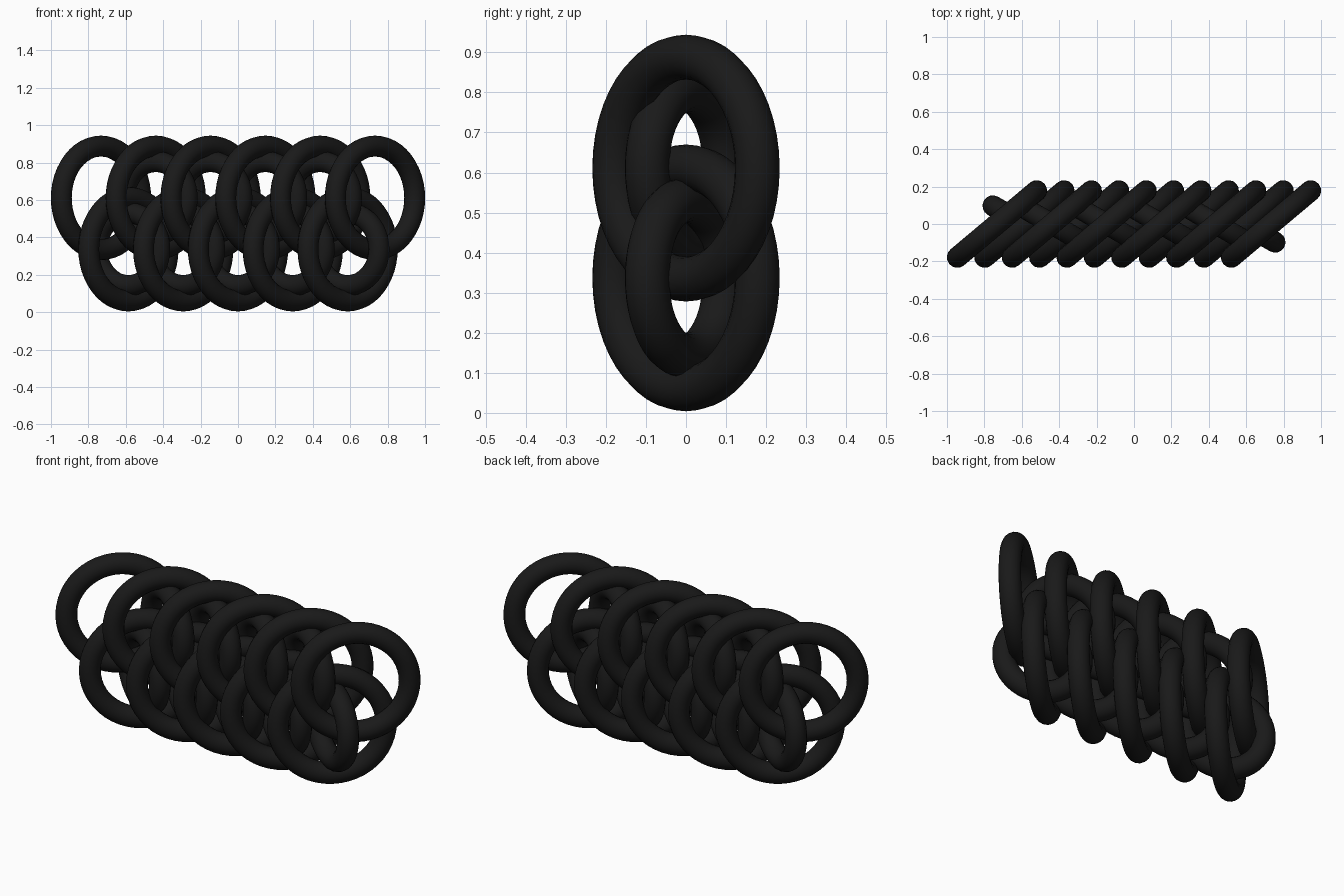
import bpy
from math import radians, pi

if "Cube" in bpy.data.objects:
    bpy.data.objects.remove(bpy.data.objects["Cube"])

PITCH = 0.293      # spacing of rings along the strip
TUBE = 0.056       # wire radius
Z_LOW, Z_HIGH = 0.337, 0.611

mat = bpy.data.materials.new("black_metal")
mat.diffuse_color = (0.01, 0.01, 0.01, 1)
mat.use_nodes = True
mat.node_tree.nodes["Principled BSDF"].inputs["Base Color"].default_value = mat.diffuse_color


def ring(name, x, z, radius, yaw):
    """Upright ring turned about the vertical axis."""
    bpy.ops.mesh.primitive_torus_add(
        major_radius=radius, minor_radius=TUBE,
        major_segments=48, minor_segments=16,
        location=(x, 0, z), rotation=(pi / 2, 0, radians(yaw)))
    obj = bpy.context.object
    obj.name = name
    obj.data.materials.append(mat)
    bpy.ops.object.shade_smooth()


# Upper row: six large rings, small counter-turned rings inside all but the ends
for i in range(6):
    x = (i - 2.5) * PITCH
    ring(f"upper_large_ring_{i + 1}", x, Z_HIGH, 0.277, 40)
    if 0 < i < 5:
        ring(f"upper_small_ring_{i}", x, Z_HIGH, 0.194, -30)

# Lower row: five large rings, each with a small counter-turned ring
for i in range(5):
    x = (i - 2) * PITCH
    ring(f"lower_large_ring_{i + 1}", x, Z_LOW, 0.277, 40)
    ring(f"lower_small_ring_{i + 1}", x, Z_LOW, 0.194, -30)
